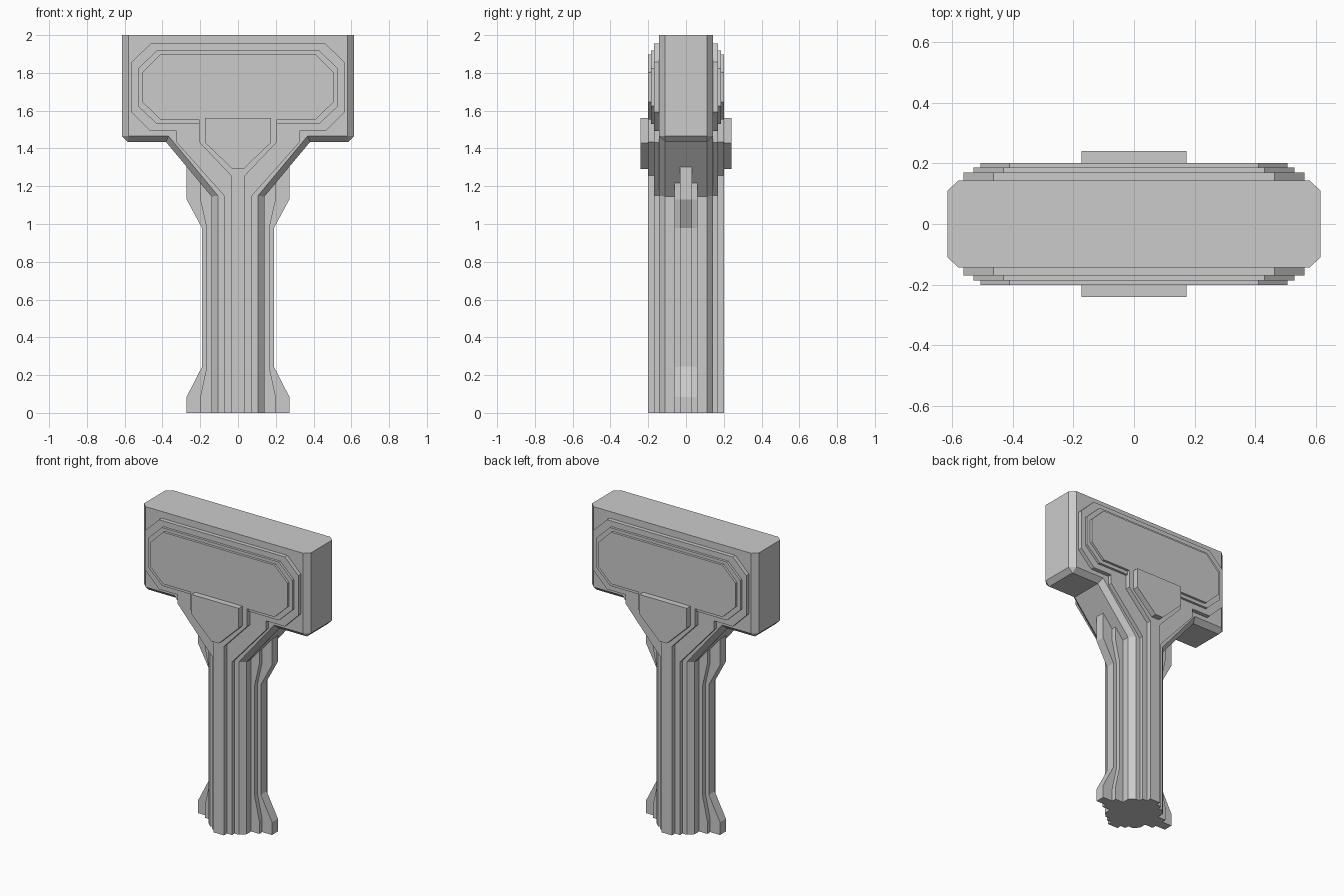
import bpy, bmesh

if "Cube" in bpy.data.objects:
    bpy.data.objects.remove(bpy.data.objects["Cube"])


def make(name, loops, mirror=None):
    """Skin equal-length loops of points into a capped solid."""
    bm = bmesh.new()
    rings = [[bm.verts.new(p) for p in loop] for loop in loops]
    n = len(rings[0])
    for a, b in zip(rings, rings[1:]):
        for i in range(n):
            j = (i + 1) % n
            bm.faces.new((a[i], a[j], b[j], b[i]))
    bm.faces.new(rings[0])
    bm.faces.new(rings[-1])
    bmesh.ops.remove_doubles(bm, verts=bm.verts, dist=1e-5)
    bmesh.ops.recalc_face_normals(bm, faces=bm.faces)
    mesh = bpy.data.meshes.new(name)
    bm.to_mesh(mesh)
    bm.free()
    obj = bpy.data.objects.new(name, mesh)
    bpy.context.collection.objects.link(obj)
    if mirror is not None:
        m = obj.modifiers.new("mirror", 'MIRROR')
        m.use_axis = [i == mirror for i in range(3)]
        m.use_mirror_merge = False
    return obj


def sym(half, y):
    """Full x-symmetric outline at depth y from its right half."""
    return [(x, y, z) for x, z in half] + [(-x, y, z) for x, z in reversed(half)]


def plate(name, half, y0, y1):
    """Raised layer, on both the front and the back."""
    make(name, [sym(half, -y0), sym(half, -y1)], mirror=1)


def fin(name, prof, w):
    make(name, [[(x, y, z) for x, z in prof] for y in (-w, w)], mirror=0)


# Core body: head, funnel and shaft with chamfered edges
outer = [(0.615, 2), (0.615, 1.465), (0.585, 1.435), (0.382, 1.435), (0.14, 1.145), (0.14, 0)]
inner = [(0.58, 2), (0.58, 1.465), (0.58, 1.465), (0.367, 1.465), (0.106, 1.15), (0.106, 0)]
make("core_body", [sym(inner, -0.143), sym(outer, -0.11),
                   sym(outer, 0.11), sym(inner, 0.143)])

# Stepped layers on the faces
plate("outer_layer", [(0.463, 1.955), (0.563, 1.857), (0.563, 1.592), (0.463, 1.492),
                      (0.325, 1.492), (0.325, 1.432), (0.074, 1.15), (0.074, 0)], 0.143, 0.17)
plate("middle_layer", [(0.43, 1.918), (0.53, 1.822), (0.53, 1.624), (0.43, 1.53)], 0.17, 0.186)
plate("panel_and_rib", [(0.41, 1.898), (0.506, 1.803), (0.506, 1.645), (0.41, 1.553),
                        (0.207, 1.553), (0.207, 1.435), (0.038, 1.257), (0.038, 0)], 0.17, 0.202)
plate("shield", [(0.174, 1.562), (0.174, 1.43), (0.028, 1.29)], 0.202, 0.241)

# Side fins, flared at foot and neck
fin("inner_fin", [(0.14, 0), (0.2, 0), (0.2, 0.085), (0.166, 0.242), (0.166, 0.98),
                  (0.2, 1.13), (0.2, 1.218), (0.14, 1.145)], 0.062)
fin("outer_fin", [(0.14, 0), (0.272, 0), (0.272, 0.085), (0.19, 0.245), (0.19, 0.978),
                  (0.272, 1.13), (0.272, 1.303), (0.14, 1.145)], 0.031)
